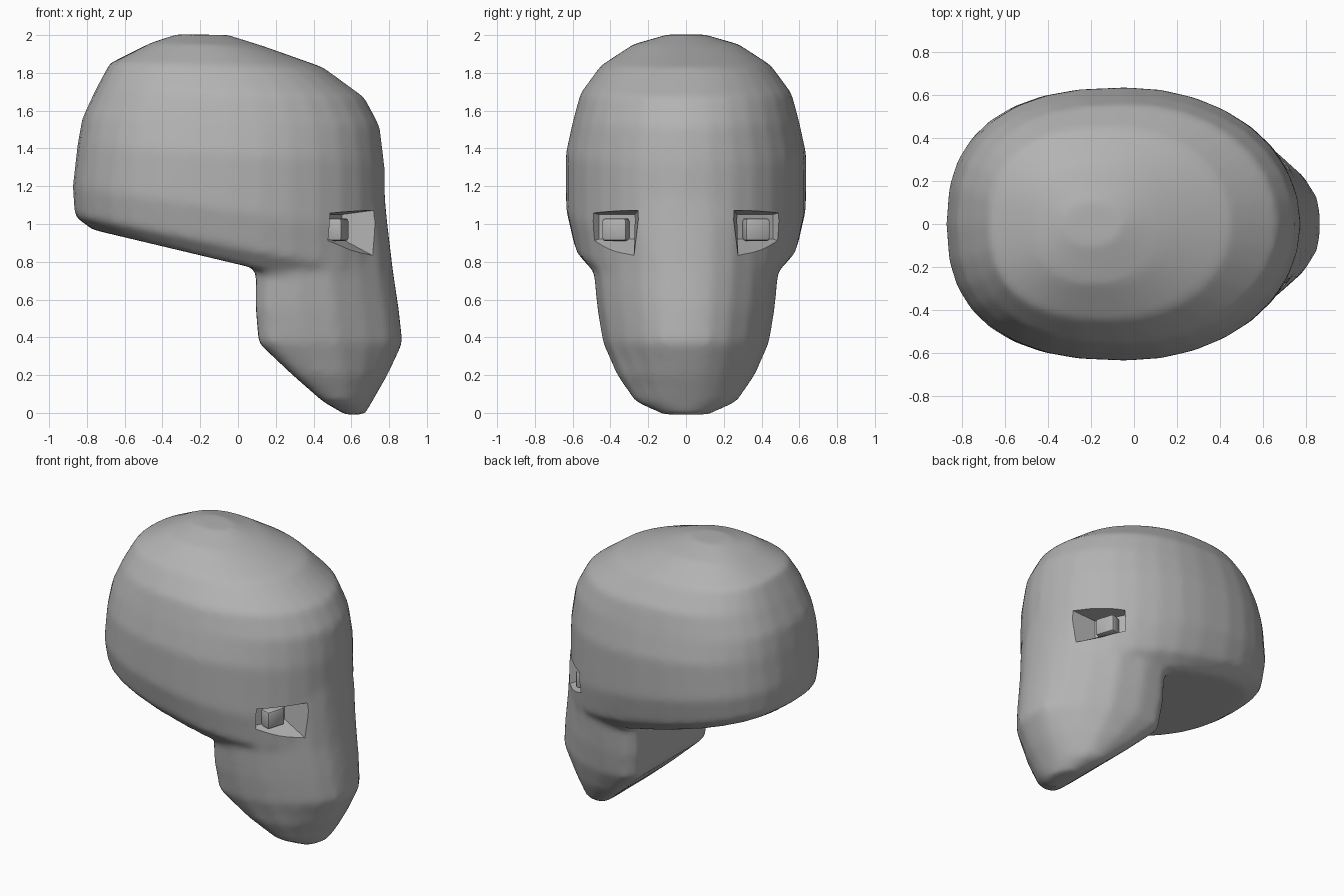
import bpy, bmesh, math
from mathutils import Vector

cube = bpy.data.objects.get("Cube")
if cube:
    bpy.data.objects.remove(cube, do_unlink=True)

grey = bpy.data.materials.new("plain_grey")
grey.use_nodes = True
grey.diffuse_color = (0.45, 0.45, 0.45, 1)
grey.node_tree.nodes["Principled BSDF"].inputs["Base Color"].default_value = (0.45, 0.45, 0.45, 1)


def make_object(name, bm):
    bmesh.ops.recalc_face_normals(bm, faces=bm.faces)
    mesh = bpy.data.meshes.new(name)
    bm.to_mesh(mesh)
    bm.free()
    obj = bpy.data.objects.new(name, mesh)
    bpy.context.collection.objects.link(obj)
    mesh.materials.append(grey)
    return obj


def loft(name, rings):
    """Skin a list of closed point rings and cap both ends."""
    bm = bmesh.new()
    loops = [[bm.verts.new(p) for p in ring] for ring in rings]
    n = len(loops[0])
    for a, b in zip(loops, loops[1:]):
        for i in range(n):
            j = (i + 1) % n
            bm.faces.new((a[i], a[j], b[j], b[i]))
    bm.faces.new(loops[0])
    bm.faces.new(loops[-1])
    return make_object(name, bm)


def activate(obj):
    bpy.ops.object.select_all(action='DESELECT')
    obj.select_set(True)
    bpy.context.view_layer.objects.active = obj


def apply_modifier(obj, kind, **settings):
    activate(obj)
    mod = obj.modifiers.new(kind.lower(), kind)
    for key, value in settings.items():
        setattr(mod, key, value)
    bpy.ops.object.modifier_apply(modifier=mod.name)


def cranium_ring(z_back, z_front, x_back, x_front, width):
    """Tilted oval, squarer behind than in front."""
    mid, half, ring = (x_back + x_front) / 2, (x_front - x_back) / 2, []
    for i in range(32):
        c, s = math.cos(math.tau * i / 32), math.sin(math.tau * i / 32)
        power = 2 / (2.05 if c > 0 else 2.5)
        x = math.copysign(abs(c) ** power, c)
        y = math.copysign(abs(s) ** power, s)
        z = z_back + (z_front - z_back) * (x + 1) / 2
        ring.append((mid + half * x, width * y, z))
    return ring


# Cranium: back height, front height, back x, front x, half width
cranium = loft("head", [cranium_ring(*r) for r in (
    (0.97, 0.62, -0.77, 0.70, 0.51),
    (1.04, 0.72, -0.865, 0.79, 0.59),
    (1.20, 0.95, -0.875, 0.785, 0.635),
    (1.42, 1.32, -0.85, 0.775, 0.637),
    (1.56, 1.52, -0.825, 0.75, 0.60),
    (1.71, 1.67, -0.755, 0.67, 0.56),
    (1.85, 1.83, -0.68, 0.45, 0.45),
    (1.96, 1.94, -0.46, 0.14, 0.28),
    (2.005, 2.0, -0.32, -0.05, 0.10))])

# Jaw outline: fraction from back to front, fraction of half width
half_outline = ((0, 0.45), (0, 0.85), (0.08, 0.97), (0.3, 1), (0.55, 0.92),
                (0.75, 0.72), (0.9, 0.5), (0.98, 0.28), (1, 0.1))
outline = half_outline + tuple((f, -w) for f, w in reversed(half_outline))


def jaw_ring(z, x_back, x_front, width):
    return [(x_back + (x_front - x_back) * f, width * w, z) for f, w in outline]


# Jaw and face: height, back x, front x, half width
jaw = loft("jaw", [jaw_ring(*r) for r in (
    (-0.01, 0.57, 0.67, 0.12),
    (0.06, 0.45, 0.71, 0.27),
    (0.20, 0.29, 0.79, 0.365),
    (0.37, 0.11, 0.87, 0.44),
    (0.55, 0.095, 0.85, 0.47),
    (0.75, 0.095, 0.82, 0.49),
    (1.00, 0.20, 0.79, 0.50),
    (1.30, 0.30, 0.76, 0.42))])

# Blend the two into one soft skin
apply_modifier(cranium, 'BOOLEAN', operation='UNION', object=jaw, solver='EXACT')
bpy.data.objects.remove(jaw, do_unlink=True)
apply_modifier(cranium, 'REMESH', mode='VOXEL', voxel_size=0.025)
apply_modifier(cranium, 'SMOOTH', factor=0.5, iterations=6)

# Eye sockets, flared outward and downward
inner = ((0.55, 0.27, 1.05), (0.45, 0.46, 1.05), (0.45, 0.46, 0.92), (0.55, 0.27, 0.92))
outer = ((0.85, 0.24, 1.09), (0.65, 0.62, 1.09), (0.65, 0.64, 0.86), (0.85, 0.28, 0.76))
for side, label in ((1, "left"), (-1, "right")):
    cutter = loft("socket_cutter", [[(x, side * y, z) for x, y, z in quad] for quad in (inner, outer)])
    cutter.hide_render = True
    apply_modifier(cranium, 'BOOLEAN', operation='DIFFERENCE', object=cutter, solver='EXACT')
    bpy.data.objects.remove(cutter, do_unlink=True)

    # Small rounded block for the eye
    bm = bmesh.new()
    bmesh.ops.create_cube(bm, size=1)
    bmesh.ops.scale(bm, vec=Vector((0.08, 0.135, 0.12)), verts=bm.verts)
    bmesh.ops.bevel(bm, geom=bm.edges[:], offset=0.015, segments=2, profile=0.5, affect='EDGES')
    eye = make_object(label + "_eye", bm)
    eye.location = (0.53, side * 0.37, 0.97)
    eye.rotation_euler.z = side * math.radians(18)
    activate(eye)
    bpy.ops.object.shade_smooth_by_angle(angle=math.radians(40))

activate(cranium)
bpy.ops.object.shade_smooth_by_angle(angle=math.radians(40))
